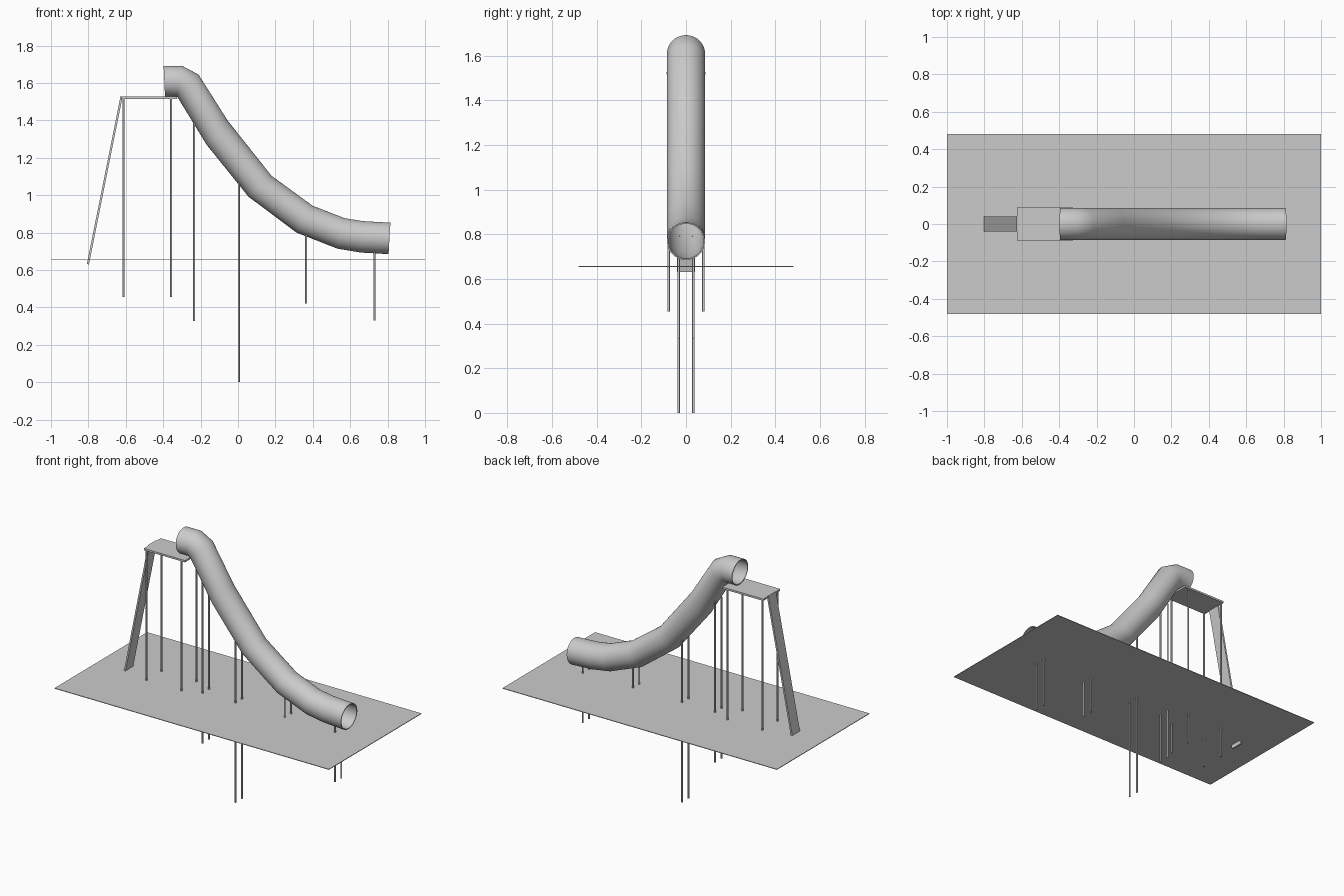
import bpy, bmesh, math
from mathutils import Vector

cube = bpy.data.objects.get("Cube")
if cube:
    bpy.data.objects.remove(cube, do_unlink=True)

grey = bpy.data.materials.new("light_grey")
grey.use_nodes = True
colour = (0.6, 0.6, 0.6, 1)
grey.diffuse_color = colour
grey.node_tree.nodes["Principled BSDF"].inputs["Base Color"].default_value = colour


def finish(name, bm, smooth=False):
    bmesh.ops.recalc_face_normals(bm, faces=bm.faces)
    mesh = bpy.data.meshes.new(name)
    bm.to_mesh(mesh)
    bm.free()
    mesh.materials.append(grey)
    obj = bpy.data.objects.new(name, mesh)
    bpy.context.collection.objects.link(obj)
    if smooth:
        bpy.ops.object.select_all(action="DESELECT")
        obj.select_set(True)
        bpy.context.view_layer.objects.active = obj
        bpy.ops.object.shade_smooth_by_angle(angle=math.radians(50))
    return obj


def slab(name, profile, half_width):
    """Extrude a closed (x, z) outline across y."""
    bm = bmesh.new()
    face = bm.faces.new([bm.verts.new((x, -half_width, z)) for x, z in profile])
    out = bmesh.ops.extrude_face_region(bm, geom=[face])
    verts = [v for v in out["geom"] if isinstance(v, bmesh.types.BMVert)]
    bmesh.ops.translate(bm, verts=verts, vec=(0, 2 * half_width, 0))
    return finish(name, bm)


def box(name, x0, x1, z0, z1, half_width):
    return slab(name, [(x0, z0), (x1, z0), (x1, z1), (x0, z1)], half_width)


def pole_pair(name, x, y, bottom, top):
    for side, sign in (("left", 1), ("right", -1)):
        bm = bmesh.new()
        bmesh.ops.create_cone(bm, cap_ends=True, segments=12, radius1=0.0055,
                              radius2=0.0055, depth=top - bottom)
        bmesh.ops.translate(bm, verts=bm.verts, vec=(x, sign * y, (top + bottom) / 2))
        finish(f"{name}_{side}", bm, smooth=True)


# Ground sheet
box("ground", -1, 1, 0.653, 0.657, 0.482)

# Tube slide: mitred rings given by their upper and lower points
RADIUS, WALL, SIDES = 0.085, 0.006, 40
rings = [((-0.398, 1.692), (-0.39, 1.527)),
         ((-0.30, 1.692), (-0.327, 1.527)),
         ((-0.211, 1.645), (-0.321, 1.52)),
         ((-0.056, 1.40), (-0.168, 1.27)),
         ((0.179, 1.104), (0.056, 0.992)),
         ((0.398, 0.944), (0.313, 0.80)),
         ((0.570, 0.877), (0.532, 0.714)),
         ((0.671, 0.861), (0.660, 0.693)),
         ((0.815, 0.853), (0.805, 0.685))]
bm = bmesh.new()
loops = []
for upper, lower in rings:
    up, low = Vector((upper[0], 0, upper[1])), Vector((lower[0], 0, lower[1]))
    centre, arm = (up + low) / 2, (up - low) / 2
    angles = [2 * math.pi * i / SIDES for i in range(SIDES)]
    pair = []
    for scale in (1, 1 - WALL / RADIUS):
        pair.append([bm.verts.new(centre + scale * (arm * math.cos(a)
                     + Vector((0, RADIUS * math.sin(a), 0)))) for a in angles])
    loops.append(pair)


def bridge(a, b):
    for i in range(SIDES):
        j = (i + 1) % SIDES
        bm.faces.new((a[i], a[j], b[j], b[i]))


for first, second in zip(loops, loops[1:]):
    bridge(first[0], second[0])
    bridge(first[1], second[1])
for end in (loops[0], loops[-1]):
    bridge(end[0], end[1])
finish("tube_slide", bm, smooth=True)

# Entry platform and leaning climbing board
box("platform", -0.625, -0.325, 1.515, 1.527, 0.088)
slab("climbing_board", [(-0.808, 0.632), (-0.797, 0.630), (-0.617, 1.527), (-0.628, 1.530)], 0.04)

# Poles under the platform
pole_pair("platform_back_pole", -0.612, 0.078, 0.455, 1.518)
pole_pair("platform_front_pole", -0.358, 0.078, 0.455, 1.518)

# Poles under the tube
for number, (x, bottom, top) in enumerate([(-0.235, 0.327, 1.39), (0.005, 0, 1.07),
                                           (0.364, 0.42, 0.792), (0.73, 0.33, 0.699)], 1):
    pole_pair(f"tube_pole_{number}", x, 0.033, bottom, top)
